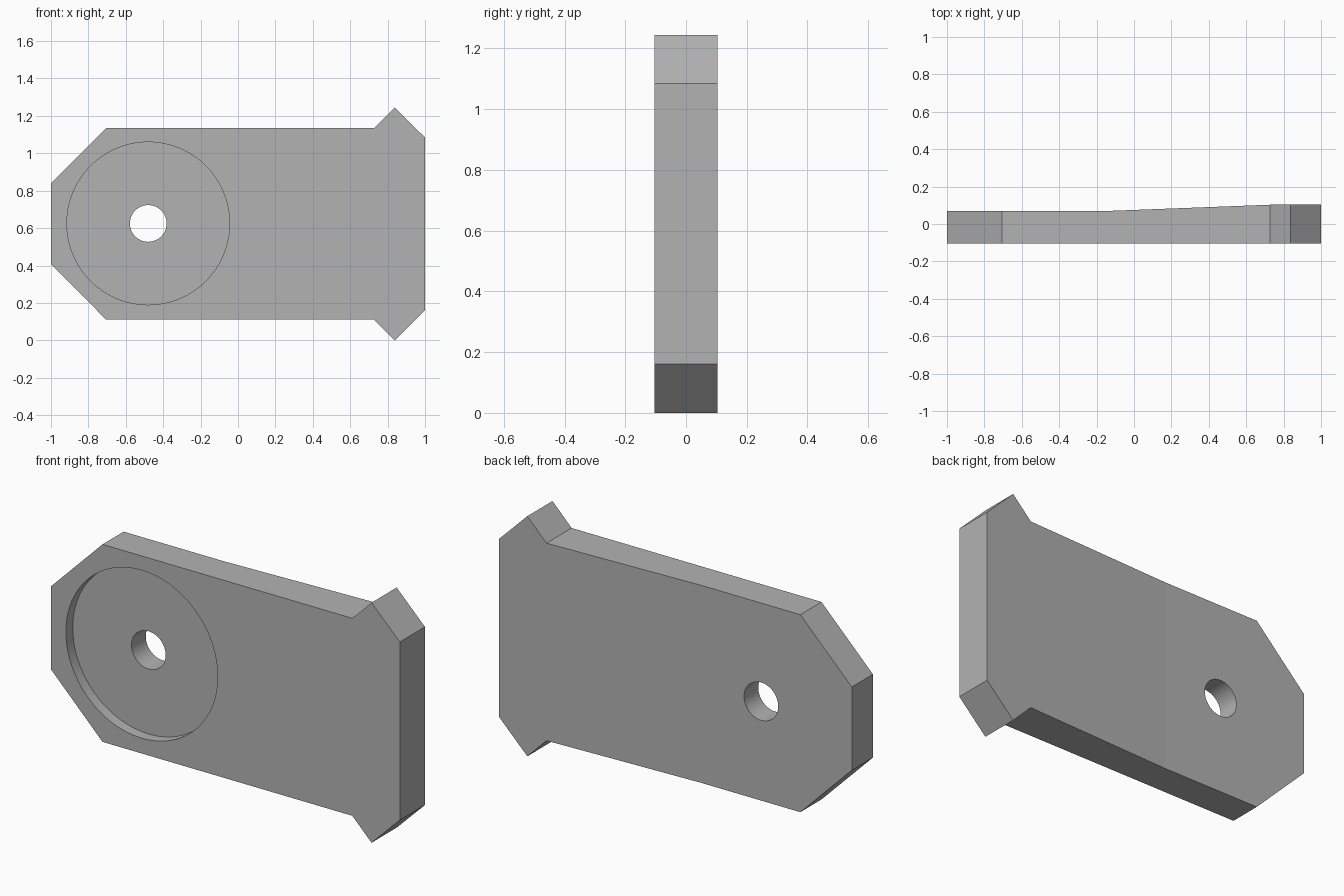
import bpy, bmesh, math

cube = bpy.data.objects.get("Cube")
if cube:
    bpy.data.objects.remove(cube, do_unlink=True)

MID_Z = 0.6225
FRONT, THIN_BACK, THICK_BACK = -0.103, 0.07, 0.103
RAMP_START, RAMP_END = -0.135, 0.728
HOLE_X, HOLE_Z = -0.48, 0.625

grey = bpy.data.materials.new("plain grey")
grey.use_nodes = True
colour = (0.45, 0.45, 0.45, 1)
grey.diffuse_color = colour
grey.node_tree.nodes["Principled BSDF"].inputs["Base Color"].default_value = colour


def back_y(x):
    t = min(max((x - RAMP_START) / (RAMP_END - RAMP_START), 0), 1)
    return THIN_BACK + t * (THICK_BACK - THIN_BACK)


# Plate outline: upper half as (x, height above the middle), mirrored below
half = [(-1, 0.216), (-0.705, 0.512), (0.728, 0.512), (0.838, 0.6225), (1, 0.462)]
outline = half + [(x, -h) for x, h in reversed(half)]

bm = bmesh.new()
face = bm.faces.new([bm.verts.new((x, FRONT, MID_Z + h)) for x, h in outline])
ext = bmesh.ops.extrude_face_region(bm, geom=[face])
back = [g for g in ext["geom"] if isinstance(g, bmesh.types.BMVert)]
bmesh.ops.translate(bm, verts=back, vec=(0, 0.2, 0))

# Back surface thickens along a shallow ramp towards the flared end
for cut in (RAMP_START, RAMP_END):
    bmesh.ops.bisect_plane(bm, geom=bm.verts[:] + bm.edges[:] + bm.faces[:],
                           plane_co=(cut, 0, 0), plane_no=(1, 0, 0), dist=1e-5)
for v in bm.verts:
    if v.co.y > 0:
        v.co.y = back_y(v.co.x)
bmesh.ops.dissolve_limit(bm, angle_limit=math.radians(0.5),
                         verts=bm.verts[:], edges=bm.edges[:])
bmesh.ops.recalc_face_normals(bm, faces=bm.faces[:])
mesh = bpy.data.meshes.new("flared_plate")
bm.to_mesh(mesh)
bm.free()
mesh.materials.append(grey)
plate = bpy.data.objects.new("flared_plate", mesh)
bpy.context.collection.objects.link(plate)


def bore(name, radius, y0, y1):
    """Cut a round recess along y and remove the cutter."""
    bpy.ops.mesh.primitive_cylinder_add(
        vertices=96, radius=radius, depth=y1 - y0,
        location=(HOLE_X, (y0 + y1) / 2, HOLE_Z), rotation=(math.pi / 2, 0, 0))
    cutter = bpy.context.object
    cutter.name = name
    cutter.hide_render = True
    cutter.data.materials.append(grey)
    mod = plate.modifiers.new(name, "BOOLEAN")
    mod.operation, mod.solver, mod.object = "DIFFERENCE", "EXACT", cutter
    bpy.ops.object.select_all(action="DESELECT")
    plate.select_set(True)
    bpy.context.view_layer.objects.active = plate
    bpy.ops.object.modifier_apply(modifier=name)
    bpy.data.objects.remove(cutter, do_unlink=True)


# Shallow round pocket in the front, then the through hole
bore("pocket_cutter", 0.435, FRONT - 0.1, FRONT + 0.056)
bore("hole_cutter", 0.098, -0.3, 0.3)

# Smooth only the round walls
for p in plate.data.polygons:
    reach = math.hypot(p.center.x - HOLE_X, p.center.z - HOLE_Z)
    p.use_smooth = abs(p.normal.y) < 0.5 and reach < 0.44
